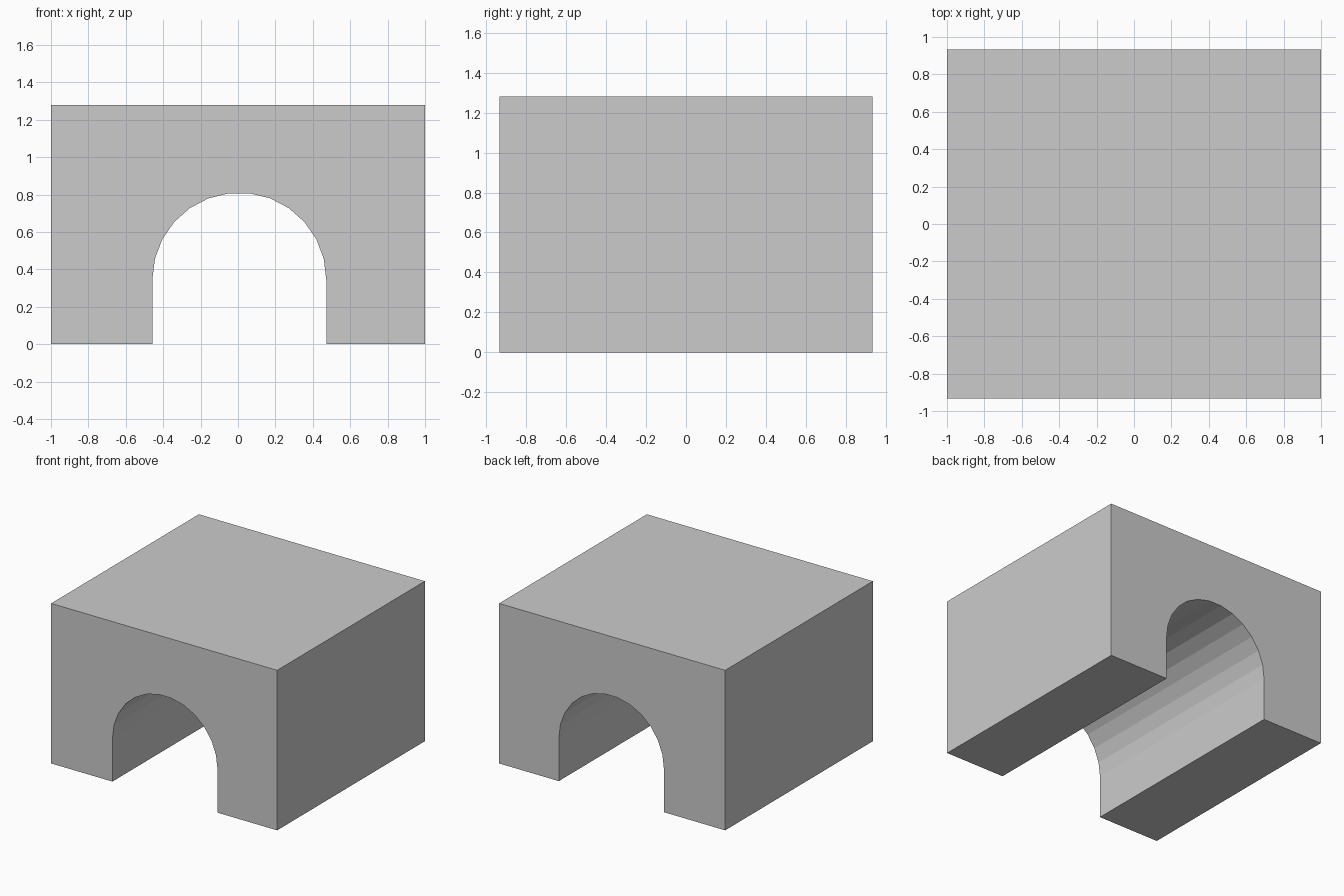
import bpy, bmesh, math

if "Cube" in bpy.data.objects:
    bpy.data.objects.remove(bpy.data.objects["Cube"])

HALF_W, HALF_D, HEIGHT = 1.0, 0.933, 1.28
ARCH_X, ARCH_R, SPRING_Z, SEGMENTS = 0.007, 0.465, 0.345, 13

# Front profile: block outline with a round-topped opening
profile = [(ARCH_X + ARCH_R, 0), (HALF_W, 0), (HALF_W, HEIGHT),
           (-HALF_W, HEIGHT), (-HALF_W, 0), (ARCH_X - ARCH_R, 0)]
for i in range(SEGMENTS + 1):
    a = math.pi * (1 - i / SEGMENTS)
    profile.append((ARCH_X + ARCH_R * math.cos(a), SPRING_Z + ARCH_R * math.sin(a)))

# Extrude the profile from front to back
bm = bmesh.new()
front = bm.faces.new([bm.verts.new((x, -HALF_D, z)) for x, z in profile])
result = bmesh.ops.extrude_face_region(bm, geom=[front], use_keep_orig=True)
back = [v for v in result["geom"] if isinstance(v, bmesh.types.BMVert)]
bmesh.ops.translate(bm, verts=back, vec=(0, 2 * HALF_D, 0))
bmesh.ops.recalc_face_normals(bm, faces=bm.faces[:])

mesh = bpy.data.meshes.new("arch_block")
bm.to_mesh(mesh)
bm.free()
arch_block = bpy.data.objects.new("arch_block", mesh)
bpy.context.collection.objects.link(arch_block)
